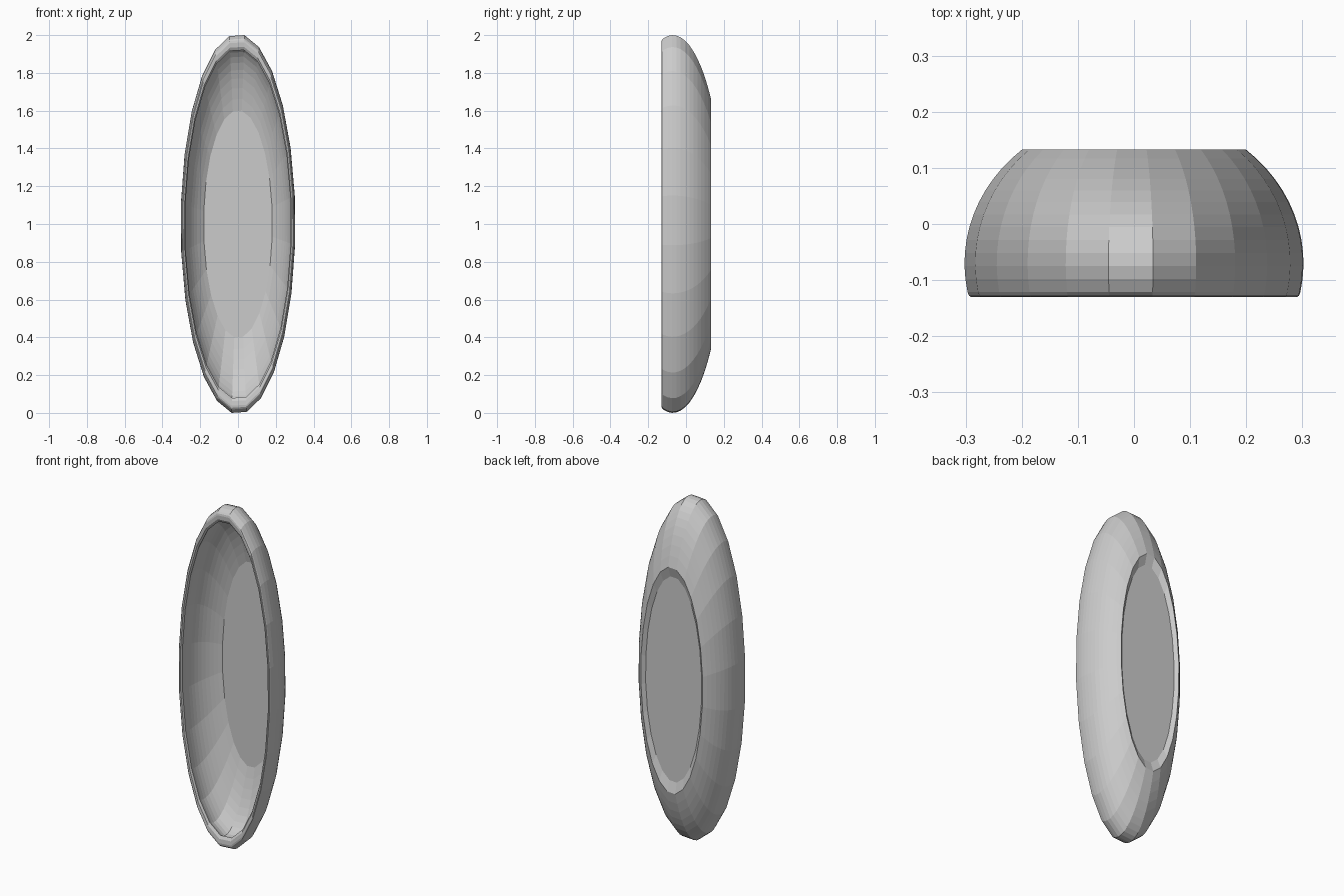
import bpy, bmesh, math

if "Cube" in bpy.data.objects:
    bpy.data.objects.remove(bpy.data.objects["Cube"])

SEG = 24
TURN = math.radians(6.4)          # facet offset from the vertical
RX, RZ = 0.304, 1 / math.cos(TURN)


def ring(bm, r, y):
    return [bm.verts.new((RX * r * math.sin(TURN + i * math.tau / SEG), y,
                          1 + RZ * r * math.cos(TURN + i * math.tau / SEG)))
            for i in range(SEG)]


def finish(bm, name):
    bmesh.ops.recalc_face_normals(bm, faces=bm.faces[:])
    mesh = bpy.data.meshes.new(name)
    bm.to_mesh(mesh)
    bm.free()
    obj = bpy.data.objects.new(name, mesh)
    bpy.context.collection.objects.link(obj)
    return obj


def arc(radius, depth, start, end, steps):
    # elliptical profile, widest at y = -0.07
    a0, a1 = math.asin(start), math.asin(end)
    return [(radius * math.cos(a0 + (a1 - a0) * i / steps),
             -0.07 + depth * math.sin(a0 + (a1 - a0) * i / steps))
            for i in range(steps + 1)]


# Curved shell: outer wall, rounded front lip, inner wall, bevelled back rim
outer = arc(1.0, 0.27, 0.751, -0.19, 12)
lip = [(0.973, -0.128), (0.962, -0.13), (0.938, -0.128)]
inner = arc(0.94, 0.24, -0.20, 0.77, 12)
bm = bmesh.new()
rings = [ring(bm, r, y) for r, y in outer + lip + inner]
for a, b in zip(rings, rings[1:] + rings[:1]):
    for i in range(SEG):
        j = (i + 1) % SEG
        bm.faces.new((a[i], a[j], b[j], b[i]))
finish(bm, "dish_shell")

# Flat floor plate, slightly recessed at the back
bm = bmesh.new()
bm.faces.new(ring(bm, *inner[-1]))
finish(bm, "dish_floor")
